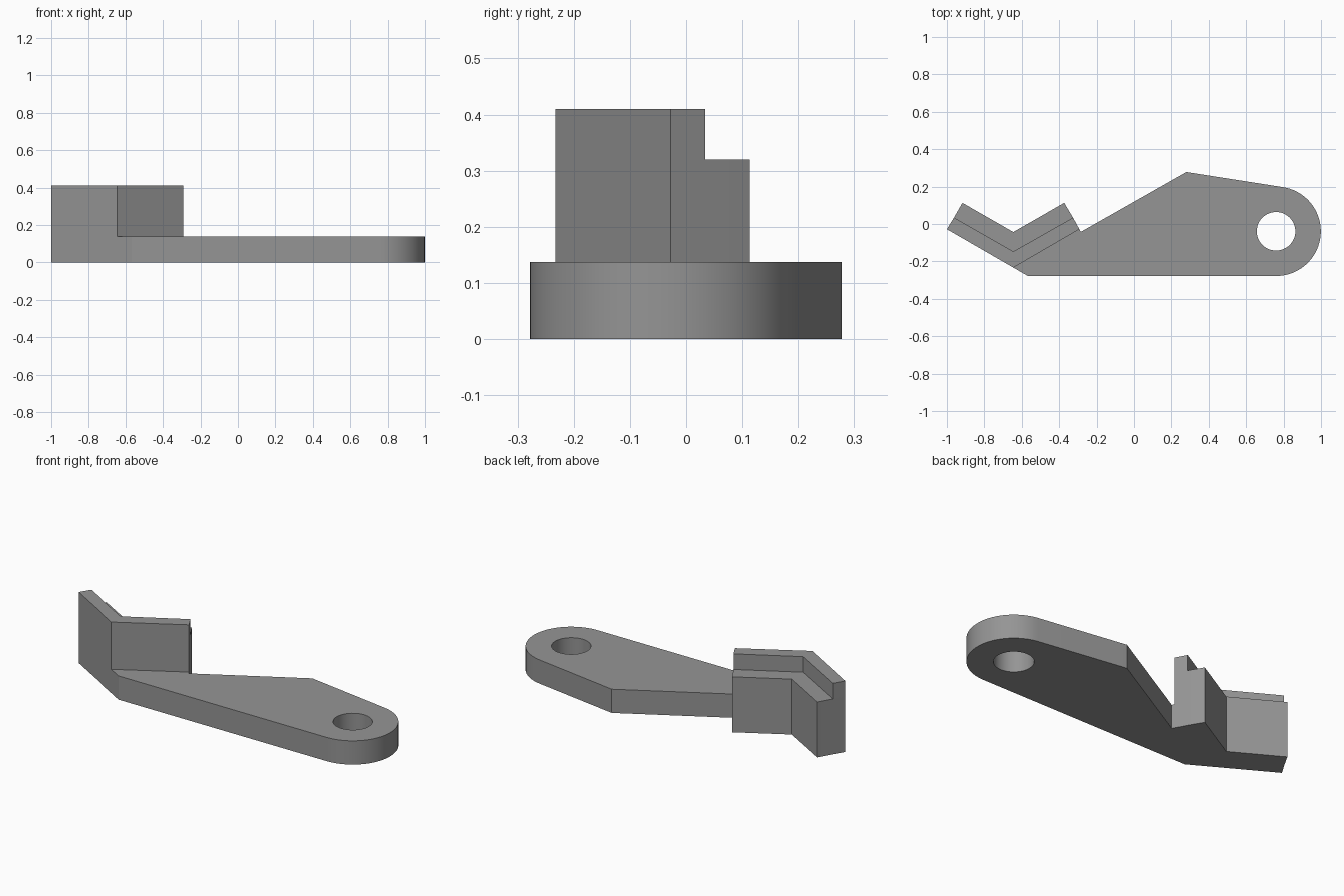
import bpy, bmesh, math

if "Cube" in bpy.data.objects:
    bpy.data.objects.remove(bpy.data.objects["Cube"])

PLATE_Z, LEDGE_Z, RAIL_Z = 0.137, 0.32, 0.41
EYE, EYE_R, HOLE_R = (0.76, -0.039), 0.239, 0.103

grey = bpy.data.materials.new("steel_grey")
grey.diffuse_color = (0.3, 0.3, 0.3, 1)
grey.use_nodes = True
grey.node_tree.nodes["Principled BSDF"].inputs["Base Color"].default_value = grey.diffuse_color

# Rounded eye end of the arm
arc = []
for i in range(37):
    a = math.radians(-90 + 171 * i / 36)
    arc.append((EYE[0] + EYE_R * math.cos(a), EYE[1] + EYE_R * math.sin(a)))

# V-shaped jaw lines, each left end, bend, right end
front = [(-1.0, -0.028), (-0.645, -0.233), (-0.292, -0.028)]
step = [(-0.962, 0.034), (-0.645, -0.147), (-0.326, 0.034)]
back = [(-0.917, 0.113), (-0.645, -0.043), (-0.373, 0.113)]

arm = [front[1], (-0.567, -0.278)] + arc + [(0.28, 0.278), (-0.284, -0.042), front[2]]
rail = front + step[::-1]
ledge = step + back[::-1]

# Flat footprint with shared corners
bm = bmesh.new()
corners = {}


def face(points):
    for p in points:
        if p not in corners:
            corners[p] = bm.verts.new((p[0], p[1], 0))
    return bm.faces.new([corners[p] for p in points])


def raise_faces(faces, dz, keep=False):
    out = bmesh.ops.extrude_face_region(bm, geom=faces, use_keep_orig=keep)["geom"]
    bmesh.ops.translate(bm, vec=(0, 0, dz),
                        verts=[g for g in out if isinstance(g, bmesh.types.BMVert)])
    return [g for g in out if isinstance(g, bmesh.types.BMFace)]


# Raise the arm, then the jaw ledge, then the jaw rail
tops = raise_faces([face(arm), face(rail), face(ledge)], PLATE_Z, True)
jaw = [f for f in tops if f.calc_center_median().x < -0.5]
tops = raise_faces(jaw, LEDGE_Z - PLATE_Z)
raise_faces([min(tops, key=lambda f: f.calc_center_median().y)], RAIL_Z - LEDGE_Z)

bmesh.ops.recalc_face_normals(bm, faces=bm.faces)
bmesh.ops.dissolve_limit(bm, angle_limit=math.radians(0.5), verts=bm.verts, edges=bm.edges)
mesh = bpy.data.meshes.new("lever_arm")
bm.to_mesh(mesh)
bm.free()
mesh.materials.append(grey)
lever = bpy.data.objects.new("lever_arm", mesh)
bpy.context.collection.objects.link(lever)

# Pivot hole through the eye
bpy.ops.mesh.primitive_cylinder_add(vertices=48, radius=HOLE_R, depth=1,
                                    location=(EYE[0], EYE[1], 0))
cutter = bpy.context.object
cutter.name = "hole_cutter"
cutter.hide_render = True
cutter.data.materials.append(grey)
cut = lever.modifiers.new("pivot_hole", 'BOOLEAN')
cut.operation = 'DIFFERENCE'
cut.solver = 'EXACT'
cut.object = cutter

bpy.ops.object.select_all(action='DESELECT')
lever.select_set(True)
bpy.context.view_layer.objects.active = lever
bpy.ops.object.modifier_apply(modifier=cut.name)
bpy.data.objects.remove(cutter)
bpy.ops.object.shade_smooth_by_angle(angle=math.radians(15))
